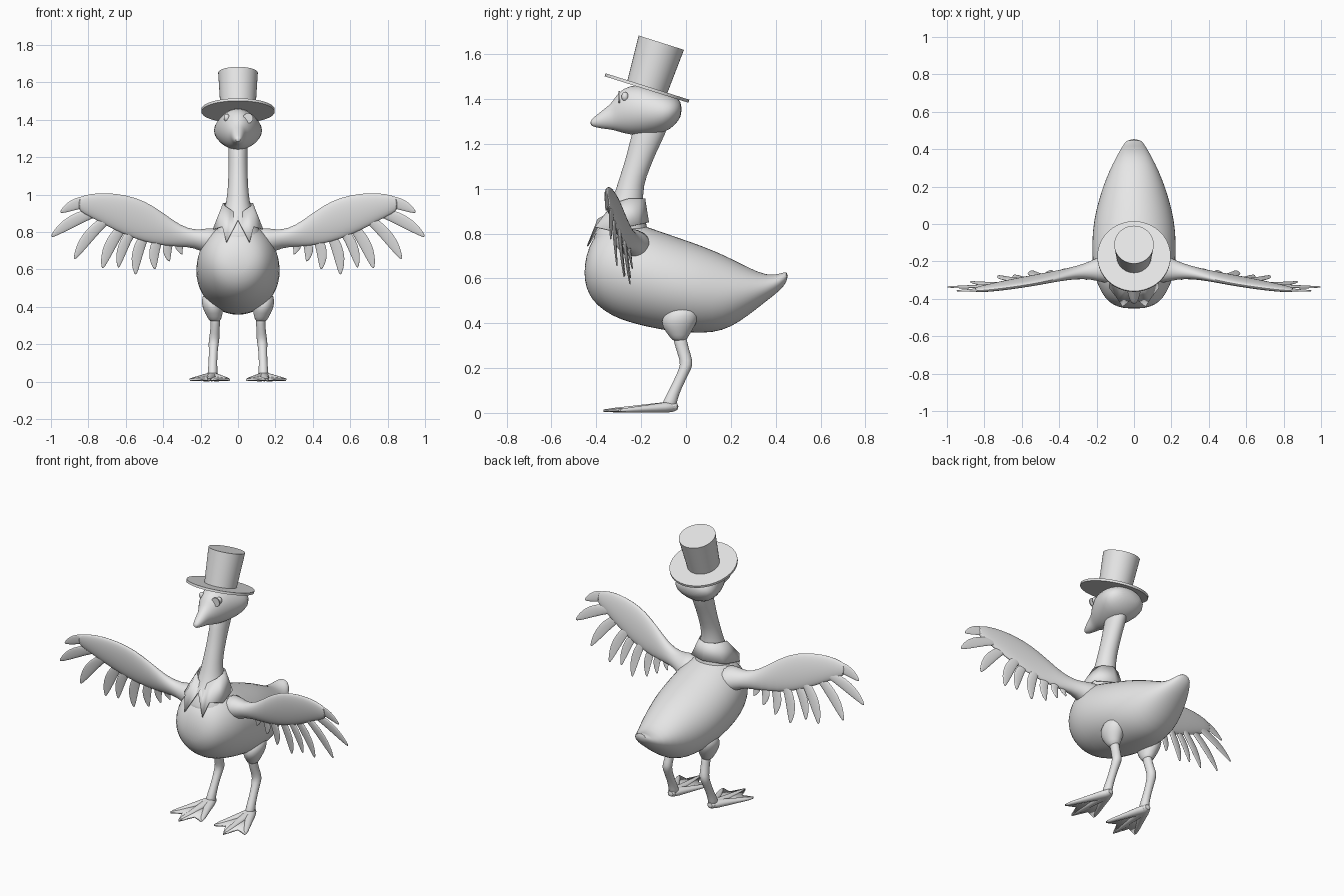
import bpy, bmesh, math
from mathutils import Vector, Matrix

if "Cube" in bpy.data.objects:
    bpy.data.objects.remove(bpy.data.objects["Cube"], do_unlink=True)

grey = bpy.data.materials.new("plain grey")
grey.use_nodes = True
grey.diffuse_color = (0.8, 0.8, 0.8, 1)
grey.node_tree.nodes["Principled BSDF"].inputs["Base Color"].default_value = (0.8, 0.8, 0.8, 1)

X, Y, Z = Vector((1, 0, 0)), Vector((0, 1, 0)), Vector((0, 0, 1))


def finish(name, bm, subsurf=0, mirror=False, angle=60):
    """Turn a bmesh into a shaded object, mirrored across x when asked."""
    bmesh.ops.recalc_face_normals(bm, faces=bm.faces)
    mesh = bpy.data.meshes.new(name)
    bm.to_mesh(mesh)
    bm.free()
    mesh.materials.append(grey)
    ob = bpy.data.objects.new(name, mesh)
    bpy.context.collection.objects.link(ob)
    bpy.ops.object.select_all(action="DESELECT")
    ob.select_set(True)
    bpy.context.view_layer.objects.active = ob
    bpy.ops.object.shade_smooth_by_angle(angle=math.radians(angle))
    if mirror:
        mod = ob.modifiers.new("mirror", "MIRROR")
        mod.use_mirror_merge = False
    if subsurf:
        mod = ob.modifiers.new("smooth", "SUBSURF")
        mod.levels = mod.render_levels = subsurf
    return ob


def loft(bm, rings, sides=16):
    """Skin elliptical rings given as (centre, half axis, half axis)."""
    loops = []
    for c, u, v in rings:
        angles = [2 * math.pi * i / sides for i in range(sides)]
        loops.append([bm.verts.new(c + u * math.cos(a) + v * math.sin(a)) for a in angles])
    for a, b in zip(loops, loops[1:]):
        for i in range(sides):
            j = (i + 1) % sides
            bm.faces.new((a[i], a[j], b[j], b[i]))
    bm.faces.new(loops[0][::-1])
    bm.faces.new(loops[-1])


def length_rings(rows):
    """Rings across y from (y, bottom, top, half width)."""
    return [(Vector((0, y, (lo + hi) / 2)), X * w, Z * (hi - lo) / 2) for y, lo, hi, w in rows]


def upright_rings(rows):
    """Level rings from (x, y, z, half width, half depth)."""
    return [(Vector((x, y, z)), X * w, Y * d) for x, y, z, w, d in rows]


# Body with upturned tail
bm = bmesh.new()
loft(bm, length_rings([
    (-.453, .59, .66, .05), (-.435, .53, .74, .11), (-.4, .48, .8, .155),
    (-.33, .43, .85, .195), (-.25, .4, .86, .222), (-.1, .365, .805, .228),
    (.02, .355, .765, .217), (.12, .355, .727, .192), (.2, .38, .69, .167),
    (.28, .435, .648, .135), (.36, .5, .612, .095), (.42, .545, .62, .06),
    (.455, .59, .635, .034)]), 24)
finish("body", bm, 1)

# Neck, flaring into the breast
bm = bmesh.new()
loft(bm, upright_rings([
    (0, -.29, .72, .16, .14), (0, -.29, .79, .125, .125), (0, -.28, .85, .1, .105),
    (0, -.265, .92, .07, .073), (0, -.248, 1.02, .056, .059), (0, -.222, 1.09, .053, .062),
    (0, -.198, 1.16, .052, .065), (0, -.165, 1.25, .053, .078), (0, -.14, 1.32, .055, .075)]))
finish("neck", bm, 1)

# Head running out to the beak
bm = bmesh.new()
loft(bm, length_rings([
    (-.428, 1.282, 1.304, .012), (-.4, 1.272, 1.328, .026), (-.36, 1.266, 1.36, .036),
    (-.328, 1.262, 1.385, .045), (-.305, 1.255, 1.43, .062), (-.25, 1.238, 1.465, .094),
    (-.18, 1.235, 1.46, .118), (-.1, 1.245, 1.435, .136), (-.05, 1.28, 1.415, .118),
    (-.018, 1.325, 1.385, .06)]), 20)
finish("head", bm, 1)

# Eyes and a single round eyeglass
bm = bmesh.new()
bmesh.ops.create_uvsphere(bm, u_segments=16, v_segments=10, radius=1, matrix=Matrix.Translation(
    (.06, -.272, 1.41)) @ Matrix.Diagonal((.016, .016, .021, 1)))
finish("eyes", bm, mirror=True)
bm = bmesh.new()
bmesh.ops.create_cone(bm, cap_ends=True, segments=24, radius1=.027, radius2=.027, depth=.006,
                      matrix=Matrix.Translation((.054, -.297, 1.408)) @ Matrix.Rotation(math.pi / 2, 4, "X"))
finish("eyeglass", bm, angle=30)

# Top hat, tipped back
tilt = Matrix.Translation((0, -.174, 1.449)) @ Matrix.Rotation(math.radians(-17.5), 4, "X")
for name, low, high, depth in (("hat_brim", .196, .196, .014), ("hat_crown", .093, .106, .212)):
    bm = bmesh.new()
    lift = Matrix.Translation((0, 0, depth / 2 if name == "hat_crown" else 0))
    bmesh.ops.create_cone(bm, cap_ends=True, segments=40, radius1=low, radius2=high,
                          depth=depth, matrix=tilt @ lift)
    finish(name, bm, angle=30)

# Pointed collar: upper edge on the neck, lower edge on the breast
upper = [(0, -.35, .89), (.04, -.338, .92), (.07, -.305, .94), (.08, -.262, .955),
         (.058, -.208, .957), (0, -.182, .957)]
lower = [(0, -.395, .865), (.062, -.442, .745), (.085, -.405, .83), (.135, -.34, .815),
         (.115, -.215, .84), (0, -.165, .85)]
bm = bmesh.new()
for s in (1, -1):
    rows = [[bm.verts.new((s * x, y, z)) for x, y, z in edge] for edge in (upper, lower)]
    for i in range(len(upper) - 1):
        bm.faces.new((rows[0][i], rows[0][i + 1], rows[1][i + 1], rows[1][i]))
bmesh.ops.remove_doubles(bm, verts=bm.verts, dist=.0001)
collar = finish("collar", bm)
collar.modifiers.new("cloth", "SOLIDIFY").thickness = .006


def sheet(x, z):
    """Point on the slightly swept plane of the wing."""
    return Vector((x, -.25 - .12 * (x - .2) + .16 * (.8 - z), z))


# Wing arms from (x, bottom, top, half thickness)
bm = bmesh.new()
arm = [(.08, .64, .83, .1), (.17, .68, .82, .075), (.23, .715, .81, .048), (.31, .72, .835, .034),
       (.4, .725, .905, .027), (.5, .745, .97, .025), (.6, .78, 1.0, .024), (.7, .83, 1.012, .022),
       (.79, .88, 1.006, .018), (.86, .915, .985, .012)]
loft(bm, [(sheet(x, (lo + hi) / 2), Y * t, (sheet(x, hi) - sheet(x, lo)) / 2) for x, lo, hi, t in arm])
finish("wing_arms", bm, 1, True)

# Wing feathers as flat blades from (root x, root z, tip x, tip z, half width)
feathers = [(.72, .965, .95, .905, .036), (.71, .92, .998, .775, .037), (.66, .9, .875, .655, .036),
            (.58, .87, .725, .605, .036), (.53, .85, .64, .61, .032), (.47, .83, .548, .572, .034),
            (.4, .81, .445, .6, .032), (.34, .79, .368, .642, .028), (.285, .775, .3, .68, .025)]
blade = [(0, .6), (.3, .9), (.6, 1), (.82, .72), (.95, .36), (1, .1)]
bm = bmesh.new()
for n, (x0, z0, x1, z1, w) in enumerate(feathers):
    side = Vector((z0 - z1, x1 - x0)).normalized()
    rings = []
    for t, k in blade:
        bow = .1 * t * (1 - t)
        x, z = x0 + (x1 - x0) * t + side.x * bow, z0 + (z1 - z0) * t + side.y * bow
        across = sheet(x + side.x, z + side.y) - sheet(x, z)
        rings.append((sheet(x, z) + Y * .006 * (n % 2), across * w * k, Y * .011 * (1 - .7 * t)))
    loft(bm, rings, 8)
finish("wing_feathers", bm, 1, True)

# Thighs and legs
bm = bmesh.new()
loft(bm, upright_rings([
    (.135, -.01, .48, .05, .06), (.137, -.025, .43, .062, .085), (.132, -.035, .385, .055, .075),
    (.126, -.032, .345, .04, .045), (.122, -.03, .318, .028, .03)]))
finish("thighs", bm, 1, True)
bm = bmesh.new()
loft(bm, upright_rings([
    (.121, -.032, .36, .028, .034), (.121, -.024, .31, .025, .03), (.125, -.004, .25, .027, .03),
    (.129, .004, .215, .03, .029), (.132, -.012, .18, .025, .028), (.134, -.045, .11, .023, .026),
    (.136, -.072, .055, .027, .032), (.136, -.078, .012, .03, .036)]), 12)
finish("legs", bm, 1, True)

# Feet: three toes joined by a scalloped web
heel = Vector((.138, -.068, .026))
tips = [Vector((.045, -.3, .01)), Vector((.155, -.368, .01)), Vector((.258, -.3, .01))]
bm = bmesh.new()
for tip in tips:
    across = (tip - heel).cross(Z).normalized()
    loft(bm, [(heel.lerp(tip, t), across * w, Z * h) for t, w, h in
              ((-.12, .018, .018), (0, .036, .027), (.3, .026, .021), (.7, .018, .013),
               (.9, .014, .01), (1, .004, .004))], 10)
finish("toes", bm, 1, True)
bm = bmesh.new()
notches = [a.lerp(b, .5).lerp(heel, .22) for a, b in zip(tips, tips[1:])]
outline = [tips[0], notches[0], tips[1], notches[1], tips[2]]
low = bm.verts.new(heel * 1)
rim = [bm.verts.new(p) for p in outline]
for a, b in zip(rim, rim[1:]):
    bm.faces.new((low, a, b))
web = finish("webs", bm, 0, True)
solid = web.modifiers.new("web", "SOLIDIFY")
solid.thickness = .012
solid.offset = 0
